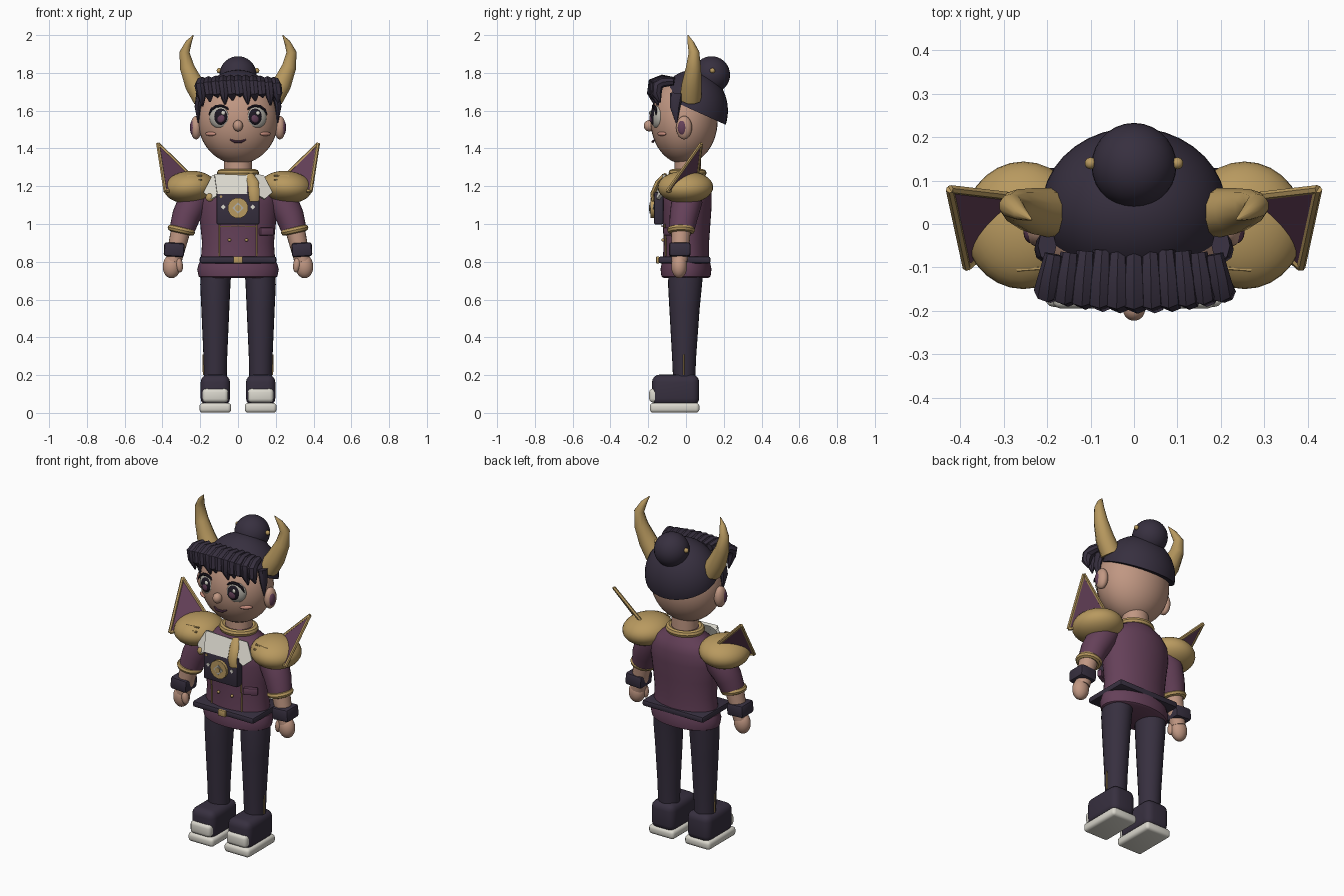
import bpy, bmesh, math
from mathutils import Vector, Matrix, Euler

if "Cube" in bpy.data.objects:
    bpy.data.objects.remove(bpy.data.objects["Cube"])


def mat(name, r, g, b):
    m = bpy.data.materials.new(name)
    m.diffuse_color = (r, g, b, 1)
    m.use_nodes = True
    m.node_tree.nodes["Principled BSDF"].inputs["Base Color"].default_value = m.diffuse_color
    return m


DARK = mat("dark_plum", .038, .029, .05)
GOLD = mat("gold", .48, .32, .115)
PURPLE = mat("purple_cloth", .13, .052, .1)
SKIN = mat("skin", .53, .31, .225)
WHITE = mat("off_white", .70, .68, .61)
BLUSH = mat("blush", .56, .26, .2)
BLACK = mat("near_black", .012, .009, .016)
EYE = mat("eye_grey", .45, .43, .38)


def finish(name, bm, m):
    bmesh.ops.recalc_face_normals(bm, faces=bm.faces[:])
    me = bpy.data.meshes.new(name)
    bm.to_mesh(me)
    bm.free()
    me.materials.append(m)
    ob = bpy.data.objects.new(name, me)
    bpy.context.collection.objects.link(ob)
    return ob


def ball(name, m, loc, rad, rot=(0, 0, 0), cut=None, seg=28):
    bm = bmesh.new()
    mx = Matrix.Translation(loc) @ Euler(rot).to_matrix().to_4x4() @ Matrix.Diagonal((*rad, 1))
    bmesh.ops.create_uvsphere(bm, u_segments=seg, v_segments=seg * 2 // 3, radius=1, matrix=mx)
    if cut:  # keep the part on the normal side of a plane
        geo = bm.verts[:] + bm.edges[:] + bm.faces[:]
        r = bmesh.ops.bisect_plane(bm, geom=geo, plane_co=cut[0], plane_no=cut[1], clear_inner=True)
        bmesh.ops.edgeloop_fill(bm, edges=[e for e in r["geom_cut"] if isinstance(e, bmesh.types.BMEdge)])
    return finish(name, bm, m)


def box(name, m, loc, size, bevel=0.0, rot=(0, 0, 0), seg=2):
    bm = bmesh.new()
    bmesh.ops.create_cube(bm, size=1, matrix=Matrix.Diagonal((*size, 1)))
    if bevel:
        bmesh.ops.bevel(bm, geom=bm.edges[:], offset=bevel, segments=seg, affect='EDGES', profile=.5)
    bm.transform(Matrix.Translation(loc) @ Euler(rot).to_matrix().to_4x4())
    return finish(name, bm, m)


def skin_rings(name, m, rings, closed=False):
    bm = bmesh.new()
    vs = [[bm.verts.new(p) for p in ring] for ring in rings]
    n = len(vs[0])
    for a, b in zip(vs, vs[1:] + vs[:1] if closed else vs[1:]):
        for i in range(n):
            bm.faces.new((a[i], a[(i + 1) % n], b[(i + 1) % n], b[i]))
    if not closed:
        bm.faces.new(vs[0])
        bm.faces.new(vs[-1])
    return finish(name, bm, m)


def lathe(name, m, prof, n=32):
    """prof rows: z, x radius, y radius, x centre, y centre"""
    return skin_rings(name, m, [[(cx + rx * math.cos(t * math.tau / n), cy + ry * math.sin(t * math.tau / n), z)
                                 for t in range(n)] for z, rx, ry, cx, cy in prof])


def tube(name, m, pts, radii, n=10, side=(0, 1, 0), flat=1.0):
    """tapered tube; flat scales the cross-section across the side direction"""
    pts = [Vector(p) for p in pts]
    rings = []
    for i, p in enumerate(pts):
        d = (pts[min(i + 1, len(pts) - 1)] - pts[max(i - 1, 0)]).normalized()
        u = (Vector(side) - d * d.dot(Vector(side))).normalized()
        w = d.cross(u)
        rings.append([p + radii[i] * (u * math.cos(k * math.tau / n) + w * flat * math.sin(k * math.tau / n))
                      for k in range(n)])
    return skin_rings(name, m, rings)


def ring(name, m, loc, big, small, rot=(0, 0, 0), sy=1.0, n=28):
    mx = Matrix.Translation(loc) @ Euler(rot).to_matrix().to_4x4()
    rings = []
    for i in range(n):
        a = i * math.tau / n
        rings.append([mx @ Vector(((big + small * math.cos(b)) * math.cos(a),
                                   (big + small * math.cos(b)) * math.sin(a) * sy, small * math.sin(b)))
                      for b in [k * math.tau / 8 for k in range(8)]])
    return skin_rings(name, m, rings, True)


def plate(name, m, pts, thick):
    """flat polygon thickened along its normal"""
    pts = [Vector(p) for p in pts]
    nrm = (pts[1] - pts[0]).cross(pts[2] - pts[0]).normalized() * thick / 2
    return skin_rings(name, m, [[p + nrm for p in pts], [p - nrm for p in pts]])


def disc(name, m, loc, r, depth, n=24, sz=1.0):
    x, y, z = loc
    return skin_rings(name, m, [[(x + r * math.cos(k * math.tau / n), y + d, z + r * sz * math.sin(k * math.tau / n))
                                 for k in range(n)] for d in (-depth / 2, depth / 2)])


# head, neck, face
ball("head", SKIN, (0, -.01, 1.55), (.212, .178, .232), seg=36)
lathe("neck", SKIN, [(1.22, .075, .07, 0, .01), (1.36, .075, .07, 0, .01)])
ball("nose", SKIN, (0, -.195, 1.52), (.026, .028, .03))
tube("mouth", PURPLE, [(-.042, -.166, 1.447), (-.018, -.176, 1.436), (.018, -.176, 1.436), (.042, -.166, 1.447)],
     [.003, .007, .007, .003], 8)

# hair cap, bun and fringe
ball("hair_cap", DARK, (0, .035, 1.6), (.213, .187, .215), cut=((0, -.1, 1.665), (0, .41, .91)), seg=36)
ball("hair_bun", DARK, (0, .135, 1.79), (.098, .098, .098))
for i in range(11):
    x = -.2 + i * .04
    e = (abs(x) / .2) ** 2
    low = 1.635 + .02 * (i % 3) - .012 * e
    tube("fringe_strand", DARK,
         [(x * .92, -.06 - .01 * e, 1.755), (x * .97, -.125, 1.763 - .012 * e), (x, -.172 + .02 * e, 1.745 - .012 * e),
          (x + .008, -.18 + .025 * e, 1.69), (x + .012, -.168 + .03 * e, low)],
         [.022, .028, .031, .027, .005], 8, (1, 0, 0))

for s in (-1, 1):
    # eyes
    ball("eye_white", EYE, (s * .095, -.152, 1.565), (.058, .03, .06), (0, 0, s * .3))
    ball("iris", BLACK, (s * .092, -.168, 1.567), (.039, .022, .045), (0, 0, s * .3))
    ball("pupil_glow", PURPLE, (s * .092, -.184, 1.56), (.022, .008, .024), (0, 0, s * .3), seg=16)
    ball("eye_glint", WHITE, (s * .092 + .014, -.189, 1.588), (.011, .006, .012), seg=12)
    tube("lash", BLACK, [(s * (.095 + .06 * math.cos(a)), -.172 + .014 * max(0, math.cos(a)), 1.567 + .06 * math.sin(a))
                         for a in (.2, .7, 1.2, 1.7, 2.2, 2.7)], [.003, .008, .008, .008, .007, .003], 6)
    ball("cheek", BLUSH, (s * .145, -.128, 1.477), (.035, .012, .011), (0, 0, s * .65), seg=16)
    # ears
    ball("ear", SKIN, (s * .222, -.01, 1.51), (.03, .042, .062))
    ball("ear_inner", PURPLE, (s * .236, -.018, 1.51), (.019, .027, .042), seg=16)
    # side locks and bun pins
    tube("side_lock", DARK, [(s * .2, -.05, 1.69), (s * .213, -.058, 1.62), (s * .21, -.05, 1.535)],
         [.036, .028, .004], 8, flat=.6)
    ball("bun_pin", GOLD, (s * .1, .14, 1.812), (.014, .014, .014), seg=10)
    # horns
    tube("horn", GOLD, [(s * .185, .025, 1.665), (s * .232, .03, 1.74), (s * .27, .04, 1.83),
                        (s * .283, .042, 1.91), (s * .262, .025, 1.96), (s * .236, .01, 2.0)],
         [.058, .053, .04, .028, .017, .002], 10)

    # legs and shoes
    lathe("trouser_leg", DARK, [(.17, .06, .058, s * .12, -.01), (.3, .063, .064, s * .12, -.01),
                                (.55, .074, .08, s * .12, -.008), (.68, .08, .09, s * .12, -.005),
                                (.76, .08, .092, s * .115, 0)], 24)
    box("shoe_upper", DARK, (s * .12, -.055, .12), (.155, .25, .165), .04, seg=4)
    box("shoe_sole", WHITE, (s * .12, -.06, .027), (.168, .262, .052), .018, seg=3)
    box("toe_cap", WHITE, (s * .12, -.16, .092), (.136, .07, .074), .02, seg=3)
    tube("trouser_trim", GOLD, [(s * .183, -.012, .2), (s * .184, -.012, .31)], [.004, .004], 6)

    # arms and hands
    tube("sleeve", PURPLE, [(s * .18, .01, 1.2), (s * .235, .005, 1.12), (s * .275, -.012, 1.04), (s * .298, -.024, .965)],
         [.07, .082, .075, .066], 24)
    ring("sleeve_cuff", GOLD, (s * .3, -.026, .968), .056, .018, (0, -s * .22, 0))
    tube("forearm", SKIN, [(s * .3, -.026, .98), (s * .342, -.034, .8)], [.053, .042], 20)
    box("wristband", DARK, (s * .338, -.033, .864), (.108, .114, .074), .014, (0, -s * .06, 0))
    ball("hand", SKIN, (s * .35, -.036, .777), (.048, .042, .064), (0, -s * .1, 0))
    ball("thumb", SKIN, (s * .312, -.056, .785), (.02, .022, .042), (0, s * .15, 0), seg=16)

    # shoulder pads with framed fins
    ball("shoulder_pad", GOLD, (s * .255, -.003, 1.195), (.138, .147, .086), (0, s * .08, 0))
    for k in (0, 1):
        tube("pad_ridge", GOLD, [(s * .19, -.1 - .02 * k, 1.255 - .02 * k), (s * .27, -.106 - .02 * k, 1.252 - .02 * k)],
             [.005, .005], 6)
    tri = [Vector((s * .424, .08, 1.425)), Vector((s * .385, -.1, 1.172)), Vector((s * .21, .055, 1.215))]
    plate("fin_panel", PURPLE, tri, .008)
    for a, b in ((0, 1), (1, 2), (2, 0)):
        tube("fin_frame", GOLD, [tri[a], tri[b]], [.01, .01], 6, (.3, .2, .9))

# torso, hem and collar
lathe("jacket", PURPLE, [(.74, .2, .125, 0, 0), (.82, .196, .122, 0, 0), (.9, .19, .12, 0, .002),
                         (1.0, .2, .126, 0, .003), (1.1, .212, .132, 0, .004), (1.17, .208, .13, 0, .006),
                         (1.22, .17, .115, 0, .008), (1.26, .1, .085, 0, .01), (1.285, .08, .07, 0, .01)], 40)
lathe("jacket_hem", PURPLE, [(.715, .195, .118, 0, 0), (.722, .208, .13, 0, 0), (.76, .216, .135, 0, 0),
                             (.795, .206, .128, 0, 0)], 40)
ring("neck_collar", GOLD, (0, .008, 1.27), .092, .02, sy=.9)

# square belt and buckle
box("belt", DARK, (0, -.008, .81), (.405, .275, .036), .01)
box("belt_buckle", GOLD, (0, -.15, .81), (.05, .016, .038), .005)

# neckerchief flaps and hanging gold sash
for s in (-1, 1):
    plate("collar_flap", WHITE, [(s * .18, -.12, 1.165), (s * .135, -.1, 1.255), (s * .09, -.112, 1.262),
                                 (s * .07, -.148, 1.17), (s * .14, -.148, 1.13)], .016)
plate("scarf_front", WHITE, [(-.125, -.118, 1.262), (.05, -.118, 1.255), (.05, -.162, 1.155), (-.11, -.162, 1.155)], .018)
tube("gold_sash", GOLD, [(.06, -.11, 1.262), (.08, -.15, 1.22), (.085, -.176, 1.16), (.088, -.172, 1.12)],
     [.022, .03, .03, .026], 8, (1, 0, 0), .45)
ball("scarf_pin", GOLD, (-.15, -.14, 1.14), (.022, .016, .022), seg=12)

# chest device with round lens
box("chest_box", DARK, (0, -.145, 1.083), (.228, .05, .172), .01)
disc("lens_rim", GOLD, (0, -.176, 1.085), .054, .024)
disc("lens_face", EYE, (0, -.189, 1.085), .03, .006, 4)
disc("lens_core", GOLD, (0, -.193, 1.085), .016, .006, 12)
for s in (-1, 1):
    disc("box_spark", WHITE, (s * .078, -.171, 1.09), .012, .006, 4)
    disc("box_stud", GOLD, (s * .09, -.171, 1.145), .007, .006, 8)
    # jacket front seams and studs
    tube("jacket_seam", GOLD, [(s * .1, -.108, .83), (s * .1, -.107, .9), (s * .1, -.113, 1.0)], [.004] * 3, 6)
    ball("jacket_stud", GOLD, (s * .045, -.122, .915), (.009, .009, .009), seg=8)
tube("seam_across", GOLD, [(-.1, -.11, .985), (0, -.13, .99), (.1, -.11, .985)], [.003] * 3, 6)

# chest pocket
box("pocket", PURPLE, (.15, -.093, .96), (.078, .025, .042), .006, (0, 0, .5))

bpy.ops.object.select_all(action='SELECT')
bpy.context.view_layer.objects.active = bpy.data.objects["head"]
bpy.ops.object.shade_smooth_by_angle(angle=math.radians(40))
